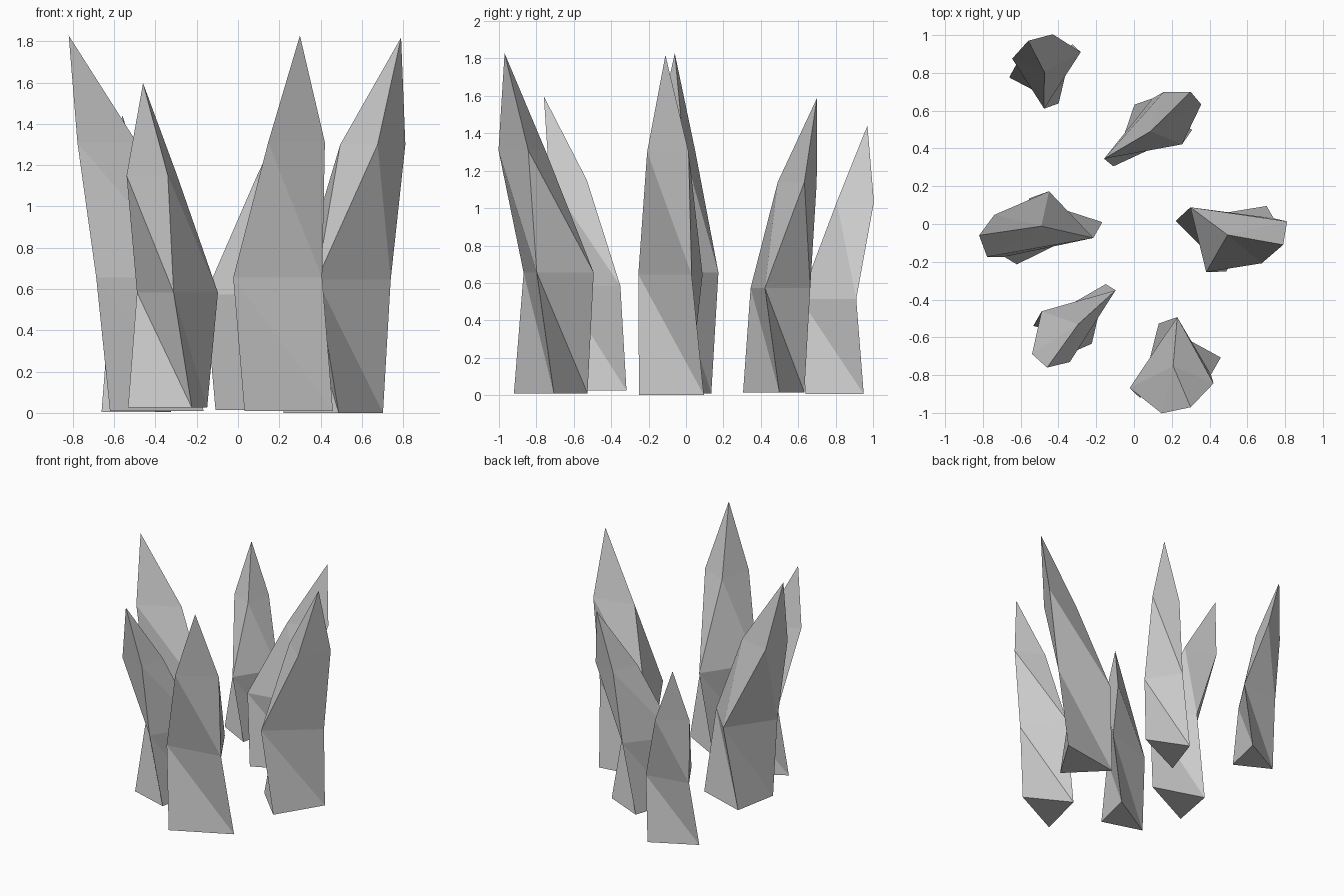
import bpy
import bmesh
from math import radians
from mathutils import Matrix, Vector

cube = bpy.data.objects.get("Cube")
if cube:
    bpy.data.objects.remove(cube, do_unlink=True)

# One plain stone colour
stone = bpy.data.materials.new("grey_stone")
stone.use_nodes = True
stone.diffuse_color = (0.6, 0.6, 0.6, 1)
shader = next(n for n in stone.node_tree.nodes if n.type == "BSDF_PRINCIPLED")
shader.inputs["Base Color"].default_value = stone.diffuse_color

# Twisted three-sided section shared by all spikes:
# height, share of the lean, then radius and angle of each corner
RINGS = (
    (0.0, 0.0, ((0.265, 229), (0.255, 3), (0.207, 111))),
    (0.645, 0.0, ((0.272, 213), (0.217, -21), (0.228, 84))),
    (1.3, 0.585, ((0.178, 230), (0.162, 8), (0.126, 115))),
)
TIP_HEIGHT = 1.818


def add_spike(name, foot, tip, scale, turn, width=1, depth=1, skew=0):
    """Build a spike standing at foot, with its point leaning over to tip."""
    foot = Vector(foot)
    lean = Vector((*tip, 0)) - Vector((foot.x, foot.y, 0))
    section = Matrix(((width, skew, 0), (skew, depth, 0), (0, 0, 1))) * scale
    bm = bmesh.new()
    loops = []
    for height, share, corners in RINGS:
        centre = foot + lean * share + Vector((0, 0, height * scale))
        loops.append([
            bm.verts.new(centre + section
                         @ Matrix.Rotation(radians(angle + turn), 3, "Z")
                         @ Vector((radius, 0, 0)))
            for radius, angle in corners])
    point = bm.verts.new(foot + lean + Vector((0, 0, TIP_HEIGHT * scale)))

    # Closed bottom, twisted side walls and pointed top
    bm.faces.new(reversed(loops[0]))
    for i in range(3):
        j = (i + 1) % 3
        for low, high in zip(loops, loops[1:]):
            bm.faces.new((low[i], low[j], high[i]))
            bm.faces.new((low[j], high[j], high[i]))
        bm.faces.new((loops[-1][i], loops[-1][j], point))
    bmesh.ops.recalc_face_normals(bm, faces=bm.faces)

    mesh = bpy.data.meshes.new(name)
    bm.to_mesh(mesh)
    bm.free()
    mesh.materials.append(stone)
    bpy.context.collection.objects.link(bpy.data.objects.new(name, mesh))


# Ring of six spikes: foot centre, tip, size, turn, then section proportions
add_spike("right_spike", (-0.45, -0.025, 0.01), (-0.82, -0.06), 1, 6,
          width=1.12, depth=0.87)
add_spike("front_right_spike", (-0.3, -0.495, 0.025), (-0.46, -0.76), 0.865, 186,
          width=1.06, depth=0.9, skew=0.06)
add_spike("front_spike", (0.205, -0.72, 0.01), (0.3, -0.97), 1, 0)
add_spike("left_spike", (0.473, -0.045, 0), (0.79, -0.11), 1, 163, width=1.02)
add_spike("back_left_spike", (0.065, 0.477, 0.015), (0.3, 0.7), 0.865, 0,
          width=1.1, depth=0.95, skew=0.05)
add_spike("back_right_spike", (-0.46, 0.79, 0.005), (-0.56, 0.97), 0.79, 181)
